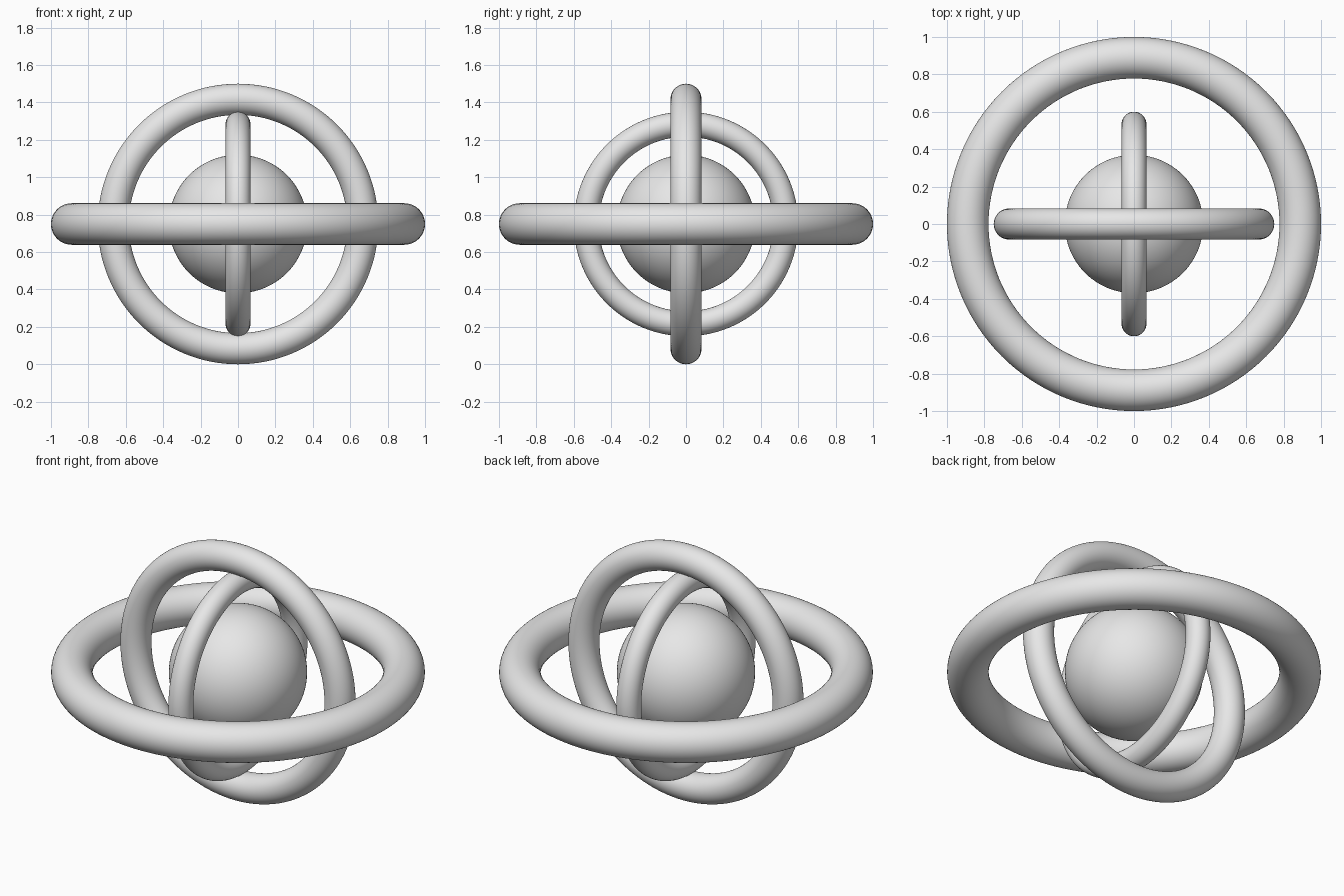
import bpy
import math

if "Cube" in bpy.data.objects:
    bpy.data.objects.remove(bpy.data.objects["Cube"])

CENTRE = (0, 0, 0.75)

grey = bpy.data.materials.new("light_grey")
grey.diffuse_color = (0.8, 0.8, 0.8, 1)
grey.use_nodes = True
grey.node_tree.nodes["Principled BSDF"].inputs["Base Color"].default_value = grey.diffuse_color


def finish(name):
    obj = bpy.context.object
    obj.name = name
    obj.data.materials.append(grey)
    bpy.ops.object.shade_smooth()


def ring(name, outer, rotation):
    # Every ring has the same proportions: tube radius is 1/9 of the outer radius
    bpy.ops.mesh.primitive_torus_add(
        major_radius=outer * 8 / 9, minor_radius=outer / 9,
        major_segments=128, minor_segments=48,
        location=CENTRE, rotation=rotation)
    finish(name)


# Three nested gimbal rings, each in its own plane
ring("outer_ring", 1.0, (0, 0, 0))
ring("middle_ring", 0.75, (math.pi / 2, 0, 0))
ring("inner_ring", 0.6, (0, math.pi / 2, 0))

# Central ball
bpy.ops.mesh.primitive_uv_sphere_add(
    radius=0.37, segments=96, ring_count=64, location=CENTRE)
finish("core_ball")
